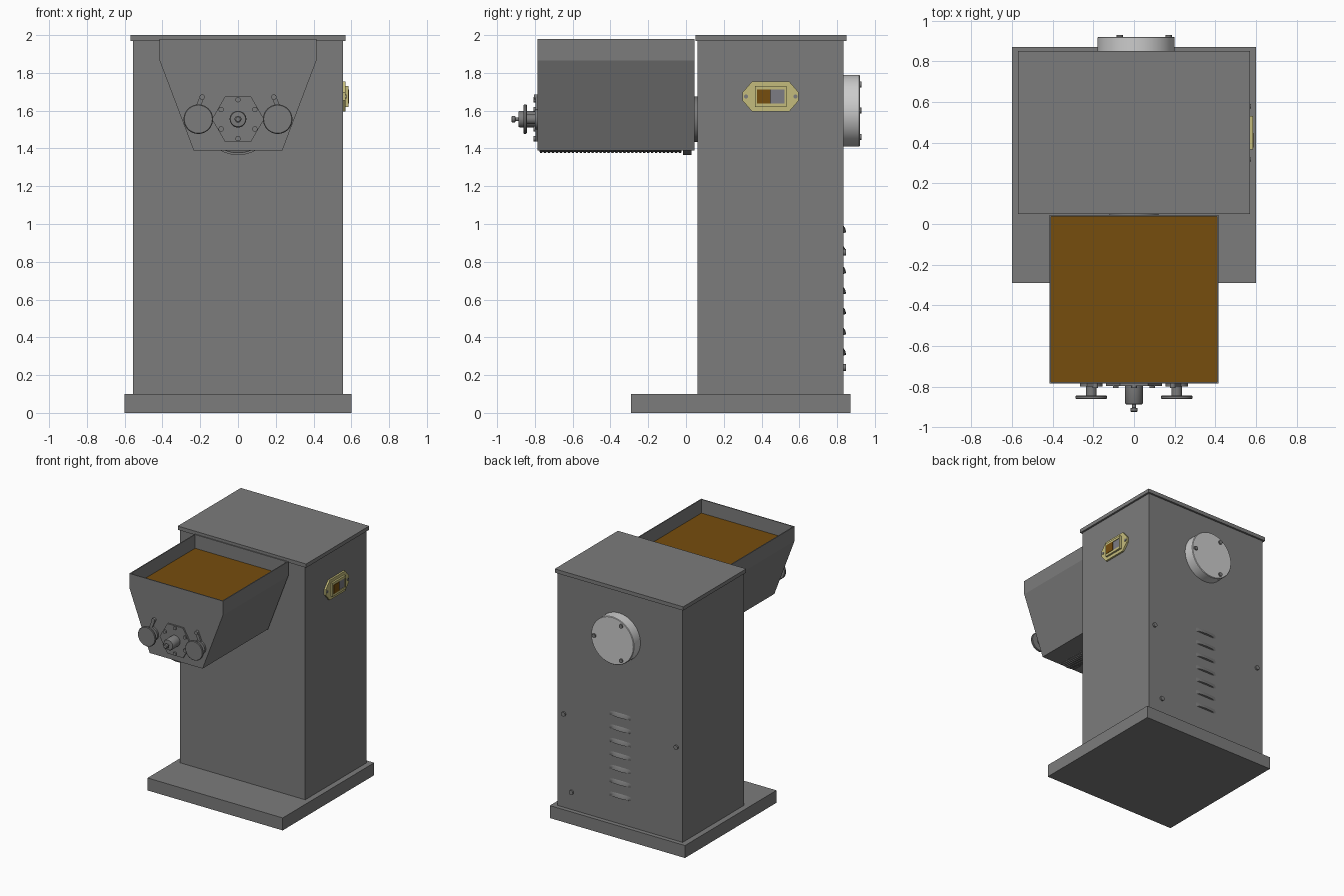
import bpy, bmesh, math
from mathutils import Matrix, Vector

if "Cube" in bpy.data.objects:
    bpy.data.objects.remove(bpy.data.objects["Cube"])


def material(name, rgb):
    m = bpy.data.materials.new(name)
    m.use_nodes = True
    m.diffuse_color = (*rgb, 1)
    m.node_tree.nodes["Principled BSDF"].inputs["Base Color"].default_value = (*rgb, 1)
    return m


GRAY = material("painted gray", (0.2, 0.2, 0.2))
PALE = material("pale metal", (0.6, 0.6, 0.6))
BROWN = material("brown", (0.18, 0.075, 0.004))
YELLOW = material("pale yellow", (0.55, 0.5, 0.2))
SLATE = material("slate gray", (0.2, 0.2, 0.23))


def finish(name, bm, *mats, smooth=False):
    bmesh.ops.recalc_face_normals(bm, faces=bm.faces)
    mesh = bpy.data.meshes.new(name)
    bm.to_mesh(mesh)
    bm.free()
    for m in mats:
        mesh.materials.append(m)
    ob = bpy.data.objects.new(name, mesh)
    bpy.context.collection.objects.link(ob)
    if smooth:
        bpy.ops.object.select_all(action="DESELECT")
        ob.select_set(True)
        bpy.context.view_layer.objects.active = ob
        bpy.ops.object.shade_smooth_by_angle(angle=math.radians(35))
    return ob


def box(name, x, y, z, mat):
    bm = bmesh.new()
    bmesh.ops.create_cube(bm, size=1)
    for v in bm.verts:
        v.co = [a + (b - a) * (c + 0.5) for c, (a, b) in zip(v.co, (x, y, z))]
    return finish(name, bm, mat)


def prism(points, offset):
    """Extruded closed profile, returned as a bmesh."""
    bm = bmesh.new()
    face = bm.faces.new([bm.verts.new(p) for p in points])
    new = bmesh.ops.extrude_face_region(bm, geom=[face])["geom"]
    bmesh.ops.translate(bm, vec=offset, verts=[g for g in new if isinstance(g, bmesh.types.BMVert)])
    bmesh.ops.recalc_face_normals(bm, faces=bm.faces)
    return bm


def lathe(name, x, z, profile, mat, sides=48, axis="Y"):
    """Capped round part; profile holds (radius, position along axis)."""
    bm = bmesh.new()
    rings = []
    for r, h in profile:
        ring = []
        for i in range(sides):
            a = math.tau * i / sides
            ring.append(bm.verts.new((x + r * math.cos(a), h, z + r * math.sin(a))))
        rings.append(ring)
    for a, b in zip(rings, rings[1:]):
        for i in range(sides):
            j = (i + 1) % sides
            bm.faces.new((a[i], a[j], b[j], b[i]))
    bm.faces.new(rings[0])
    bm.faces.new(rings[-1])
    return finish(name, bm, mat, smooth=sides > 8)


def bolt(name, x, z, y0, y1, r=0.014):
    return lathe(name, x, z, [(r, y0), (r, y1)], GRAY, 16)


# Cabinet
box("base_plate", (-0.6, 0.6), (-0.29, 0.87), (0, 0.1), GRAY)
box("cabinet", (-0.555, 0.555), (0.06, 0.835), (0.1, 1.975), GRAY)
box("lid", (-0.57, 0.57), (0.05, 0.85), (1.97, 2), GRAY)

# Hopper with a recessed fill
half = [(0.235, 1.39), (0.415, 1.865), (0.415, 1.98)]
outline = half + [(-x, z) for x, z in reversed(half)]
bm = prism([(x, -0.785, z) for x, z in outline], (0, 0.83, 0))
top = max(bm.faces, key=lambda f: f.calc_center_median().z)
bmesh.ops.inset_region(bm, faces=[top], thickness=0.011)
fill = bmesh.ops.extrude_face_region(bm, geom=[top])["geom"]
bmesh.ops.translate(bm, vec=(0, 0, -0.11), verts=[g for g in fill if isinstance(g, bmesh.types.BMVert)])
if top.is_valid:
    bm.faces.remove(top)
for f in fill:
    if isinstance(f, bmesh.types.BMFace):
        f.material_index = 1
finish("hopper", bm, GRAY, BROWN)

# Rotor sieve showing below the hopper
AXIS = 1.555
profile = []
count = 36
for i in range(count):
    y = -0.775 + i * 0.021
    profile += [(0.174, y), (0.18, y + 0.004), (0.18, y + 0.012), (0.174, y + 0.016)]
lathe("sieve", 0, AXIS, profile, GRAY, 64)
lathe("sieve_flange", 0, AXIS, [(0.19, -0.015), (0.19, 0.03)], GRAY, 64)
lathe("drive_coupling", 0, AXIS, [(0.12, 0.02), (0.12, 0.08)], GRAY)

# Front bearing plate and shaft
lathe("bearing_plate", 0, AXIS, [(0.138, -0.797), (0.138, -0.78)], GRAY, 6)
for i in range(6):
    a = math.tau * (i + 0.5) / 6
    bolt("plate_bolt", 0.103 * math.cos(a), AXIS + 0.103 * math.sin(a), -0.807, -0.79)
lathe("shaft_hub", 0, AXIS,
      [(0.012, -0.925), (0.018, -0.92), (0.018, -0.905), (0.01, -0.903), (0.01, -0.888),
       (0.04, -0.886), (0.044, -0.88), (0.044, -0.79)], GRAY)

# Clamping knobs with their lugs
for side, label in ((1, "left"), (-1, "right")):
    x = side * 0.21
    lathe(label + "_knob", x, AXIS,
          [(0.074, -0.861), (0.078, -0.857), (0.078, -0.847), (0.074, -0.843),
           (0.026, -0.843), (0.026, -0.8), (0.055, -0.8), (0.055, -0.78)], GRAY)
    start, end = Vector((x + side * 0.01, 0, 1.6)), Vector((side * 0.19, 0, 1.672))
    across = (end - start).normalized().cross(Vector((0, 1, 0))) * 0.012
    corners = [start + across, end + across, end - across, start - across]
    bm = prism([c + Vector((0, -0.798, 0)) for c in corners], (0, 0.018, 0))
    finish(label + "_knob_lug", bm, GRAY)
    bolt(label + "_lug_pin", end.x, end.z, -0.806, -0.78)

# Round cover on the back
CX, CZ = 0.01, 1.6
lathe("back_cover", CX, CZ, [(0.19, 0.83), (0.19, 0.916), (0.186, 0.92)], PALE, 64)
for i in range(3):
    a = math.tau * i / 3
    bolt("cover_bolt", CX + 0.16 * math.cos(a), CZ + 0.16 * math.sin(a), 0.915, 0.93, 0.016)

# Rear louvres, each a curved scoop open at the bottom
for i in range(7):
    z = 0.99 - i * 0.108
    bm = bmesh.new()
    rows = []
    for k in range(11):
        t = -1 + k / 5
        bulge = 0.014 * (1 - t * t)
        rows.append([bm.verts.new((t * 0.1, 0.834 + d * bulge, z - h))
                     for d, h in ((0, 0), (0.6, 0.012), (1, 0.034), (0, 0.038))])
    for a, b in zip(rows, rows[1:]):
        for j in range(3):
            bm.faces.new((a[j], a[j + 1], b[j + 1], b[j]))
    finish("louvre", bm, GRAY, smooth=True)

# Rear panel screws
for x, z in ((0.5, 0.85), (-0.5, 0.85), (0.43, 0.24)):
    bolt("panel_screw", x, z, 0.83, 0.847, 0.018)

# Power switch on the side
SY, SZ = 0.448, 1.675
quarter = [(0.148, 0.022), (0.098, 0.08)]
ring = quarter + [(-a, b) for a, b in reversed(quarter)]
ring += [(-a, -b) for a, b in ring]
finish("switch_plate", prism([(0.55, SY + a, SZ + b) for a, b in ring], (0.02, 0, 0)), YELLOW)
for s in (-1, 1):
    box("switch_frame_side", (0.565, 0.585), sorted((SY + s * 0.073, SY + s * 0.083)),
        (SZ - 0.055, SZ + 0.055), YELLOW)
    box("switch_frame_bar", (0.565, 0.585), (SY - 0.074, SY + 0.074),
        sorted((SZ + s * 0.036, SZ + s * 0.055)), YELLOW)
    screw = bolt("switch_screw", 0, 0, 0, 0.006, 0.011)
    screw.matrix_world = Matrix.Translation((0.574, SY + s * 0.131, SZ)) @ Matrix.Rotation(math.pi / 2, 4, "Z")
box("rocker_brown_half", (0.565, 0.588), (SY - 0.073, SY), (SZ - 0.036, SZ + 0.036), BROWN)
box("rocker_gray_half", (0.565, 0.58), (SY, SY + 0.073), (SZ - 0.036, SZ + 0.036), SLATE)
